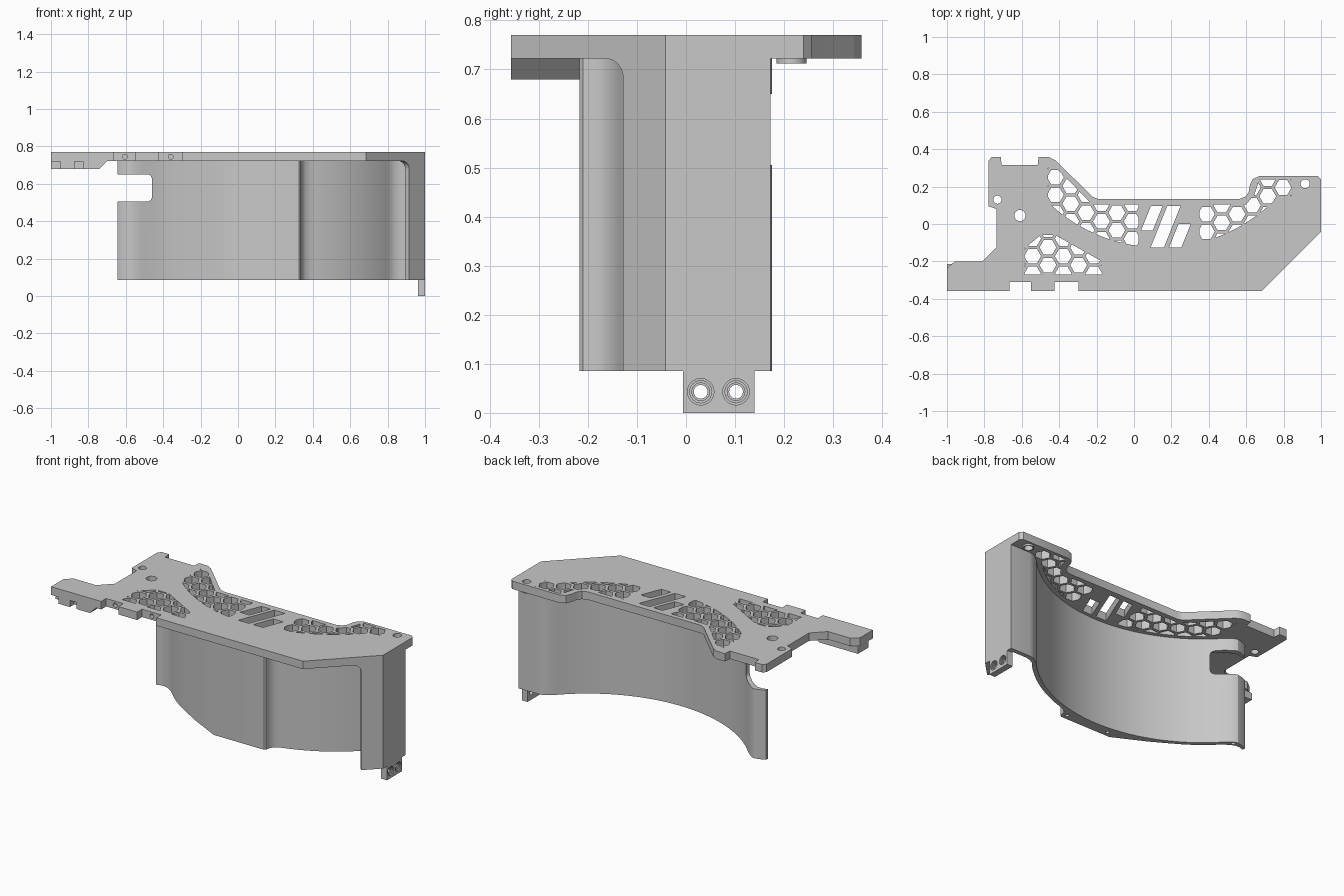
import bpy, bmesh
from math import sin, cos, pi, sqrt
from mathutils import Matrix, Vector

cube = bpy.data.objects.get("Cube")
if cube:
    bpy.data.objects.remove(cube)

grey = bpy.data.materials.new("plain_grey")
grey.use_nodes = True
COLOUR = (0.58, 0.58, 0.58, 1)
grey.diffuse_color = COLOUR
grey.node_tree.nodes["Principled BSDF"].inputs["Base Color"].default_value = COLOUR

BOTTOM, UNDER, TOP = 0.085, 0.722, 0.77
XZ = Matrix(((1, 0, 0, 0), (0, 0, -1, 0), (0, 1, 0, 0), (0, 0, 0, 1)))  # extrude towards -y
YZ = Matrix(((0, 0, 1, 0), (1, 0, 0, 0), (0, 1, 0, 0), (0, 0, 0, 1)))   # extrude towards +x


def prisms(name, outlines, lo, hi, frame=Matrix()):
    """One object made of outlines extruded from lo to hi along the frame's z."""
    bm = bmesh.new()
    for pts in outlines:
        low = [bm.verts.new(frame @ Vector((*p, lo))) for p in pts]
        face = bm.faces.new(low)
        new = bmesh.ops.extrude_face_region(bm, geom=[face])["geom"]
        shift = frame.to_3x3() @ Vector((0, 0, hi - lo))
        bmesh.ops.translate(bm, vec=shift, verts=[v for v in new if isinstance(v, bmesh.types.BMVert)])
    bmesh.ops.recalc_face_normals(bm, faces=bm.faces)
    mesh = bpy.data.meshes.new(name)
    bm.to_mesh(mesh)
    bm.free()
    obj = bpy.data.objects.new(name, mesh)
    bpy.context.collection.objects.link(obj)
    mesh.materials.append(grey)
    return obj


def disc(x, y, r, n=24):
    return [(x + r * cos(2 * pi * i / n), y + r * sin(2 * pi * i / n)) for i in range(n)]


def box(x0, x1, y0, y1):
    return [(x0, y0), (x1, y0), (x1, y1), (x0, y1)]


def boolean(obj, cutter, operation="DIFFERENCE"):
    cutter.hide_render = True
    mod = obj.modifiers.new("cut", "BOOLEAN")
    mod.operation, mod.solver, mod.object = operation, "EXACT", cutter
    bpy.context.view_layer.objects.active = obj
    bpy.ops.object.modifier_apply(modifier=mod.name)
    bpy.data.objects.remove(cutter)


def arc(radius, x0, x1, n=36):
    """Points on the curved wall's circle."""
    return [(x, 0.74 - sqrt(radius ** 2 - (x - 0.14) ** 2))
            for x in (x0 + (x1 - x0) * i / n for i in range(n + 1))]


# Top plate
plate = prisms("top_plate", [[
    (-1, -.357), (-.665, -.357), (-.665, -.31), (-.55, -.31), (-.55, -.357), (-.425, -.357),
    (-.425, -.31), (-.297, -.31), (-.297, -.357), (.685, -.357), (1, -.042), (1, .24),
    (.983, .256), (.67, .256), (.635, .24), (.62, .21), (.613, .17), (.595, .145), (.56, .133),
    (-.19, .133), (-.22, .145), (-.42, .34), (-.455, .358), (-.51, .358), (-.515, .315),
    (-.708, .315), (-.712, .358), (-.76, .358), (-.777, .34), (-.777, .095), (-.735, .08),
    (-.735, -.125), (-.81, -.2), (-.957, -.2), (-1, -.235)]], UNDER, TOP)

# Honeycomb windows: hexagons trimmed to three panel regions
PITCH_X, PITCH_Y = 0.082, 0.0945
regions = [
    ((-.42, .25), arc(.865, -.461, .025) + [(.025, .105), (-.225, .105), (-.4, .285), (-.461, .31)]),
    ((.797, .195), arc(.865, .349, .75) + [(.77, .15), (.84, .15), (.84, .238), (.67, .238),
                                           (.645, .16), (.6, .105), (.349, .105)]),
    ((-.46, -.125), [(-.585, -.27), (-.165, -.27), (-.18, -.195), (-.42, -.06), (-.5, -.06), (-.585, -.13)]),
]
for (ox, oy), region in regions:
    cells = [disc(ox + i * PITCH_X, oy + (j + (i % 2) / 2) * PITCH_Y, .045, 6)
             for i in range(-7, 8) for j in range(-6, 6)]
    cutter = prisms("honeycomb_cutter", cells, .6, .9)
    boolean(cutter, prisms("panel_region", [region], .65, .85), "INTERSECT")
    boolean(plate, cutter)

# Slanted vent slots and screw holes
slots = [(.09, .152, .095, -.035), (.177, .248, .095, -.125), (.238, .303, 0, -.125)]
boolean(plate, prisms("slot_cutter", [
    [(a, t), (b, t), (b + (d - t) * .4, d), (a + (d - t) * .4, d)] for a, b, t, d in slots], .6, .9))
boolean(plate, prisms("hole_cutter", [disc(-.61, .045, .03), disc(-.73, .13, .022), disc(.915, .215, .024)], .6, .9))
boolean(plate, prisms("edge_hole_cutter", [disc(x, .745, .013, 16) for x in (-.605, -.36)], .285, .5, XZ))

# Collar under the corner screw hole
collar = prisms("screw_collar", [disc(.915, .215, .031)], .712, UNDER)
boolean(collar, prisms("collar_cutter", [disc(.915, .215, .024)], .6, .9))

# Thick pad under the side arm, recessed at the front around one finger
arm = prisms("arm_pad", [[(-1, .68), (-.74, .68), (-.7, UNDER), (-1, UNDER)]], .215, .357, XZ)
boolean(arm, prisms("recess_cutter", [box(-1.1, -.95, .6, UNDER - .002), box(-.875, -.83, .6, UNDER - .002)],
                    .315, .4, XZ))

# Curved wall with curled ends and a thick centre block
outer = ([(-.643, .136), (-.61, .145), (-.58, .143), (-.555, .13)] + arc(.915, -.52, -.36, 10)
         + [(-.3, -.063), (-.2, -.121), (-.1, -.172), (-.01, -.217), (.325, -.217), (.334, -.21),
            (.338, -.19), (.345, -.17), (.36, -.154)]
         + arc(.915, .39, .79, 20) + [(.815, .124), (.84, .138), (.87, .146), (.98, .147)])
inner = ([(.98, .172), (.87, .172), (.845, .168), (.82, .156)] + arc(.89, .79, -.51, 48)
         + [(-.535, .152), (-.553, .167), (-.575, .175), (-.605, .169), (-.643, .153)])
wall = prisms("curved_wall", [outer + inner], BOTTOM, UNDER)
notch = [(-.8, .505)]
for cz, a0 in ((.53, -pi / 2), (.625, 0)):
    notch += [(-.485 + .025 * cos(a0 + k * pi / 8), cz + .025 * sin(a0 + k * pi / 8)) for k in range(5)]
boolean(wall, prisms("notch_cutter", [notch + [(-.8, .65)]], -.4, .1, XZ))
boolean(wall, prisms("screw_cutter", [disc(x, y, .011, 16) for x, y in
                                      ((.31, -.185), (.03, -.185), (-.56, .153))], 0, .15))

# Folded end flange and the gusset that blends it into the plate
flange = prisms("end_flange", [[(.914, -.128), (1, -.042), (1, .172), (.965, .172),
                                (.965, -.028), (.892, -.106)]], BOTTOM, UNDER)
h = sqrt(.5)
frame = Matrix(((-h, 0, -h, .914), (-h, 0, h, -.128), (0, 1, 0, UNDER), (0, 0, 0, 1)))
fillet = [(.05 - .05 * cos(k * pi / 12), -.04 + .04 * sin(k * pi / 12)) for k in range(7)]
gusset = prisms("flange_gusset", [[(0, 0)] + fillet], 0, .03, frame)

# Screw tab with two countersunk holes
tab = prisms("screw_tab", [box(-.006, .14, 0, .1)], .962, 1, YZ)
for r, depth in ((.014, .9), (.018, .982), (.0225, .988), (.027, .994)):
    boolean(tab, prisms("tab_hole_cutter", [disc(y, .043, r) for y in (.03, .102)], depth, 1.1, YZ))

# Smooth curved faces, keep edges crisp
for obj in (plate, collar, arm, wall, flange, gusset, tab):
    bpy.ops.object.select_all(action="DESELECT")
    obj.select_set(True)
    bpy.context.view_layer.objects.active = obj
    bpy.ops.object.shade_smooth_by_angle(angle=pi / 6)
